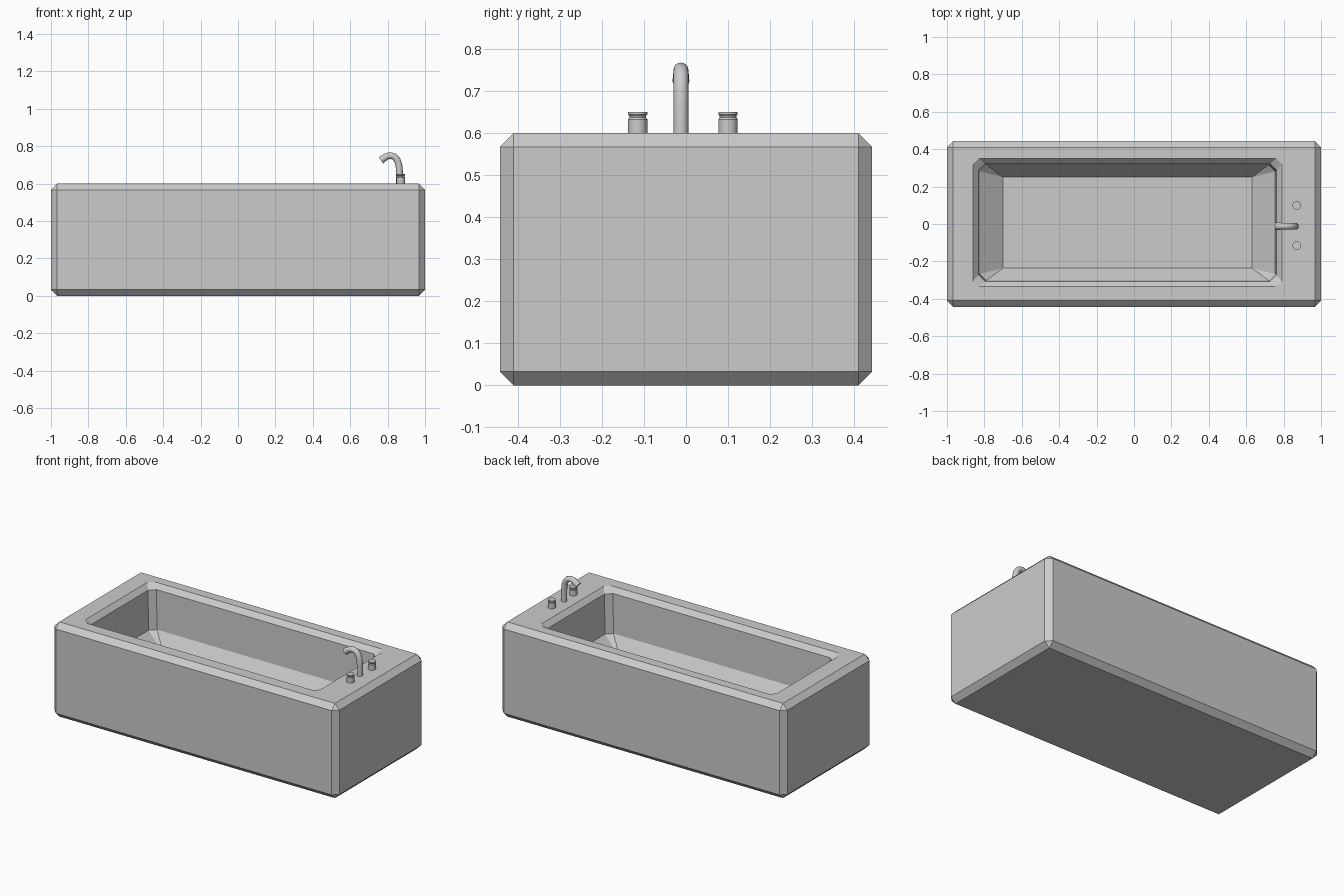
import bpy, bmesh, math
from mathutils import Vector

if "Cube" in bpy.data.objects:
    bpy.data.objects.remove(bpy.data.objects["Cube"])


def loft(name, rings):
    """Skin a stack of equal-length point rings and cap both ends."""
    bm = bmesh.new()
    loops = [[bm.verts.new(p) for p in ring] for ring in rings]
    n = len(loops[0])
    for a, b in zip(loops, loops[1:]):
        for i in range(n):
            j = (i + 1) % n
            bm.faces.new((a[i], a[j], b[j], b[i]))
    bm.faces.new(loops[0][::-1])
    bm.faces.new(loops[-1])
    bmesh.ops.remove_doubles(bm, verts=bm.verts, dist=1e-5)
    bmesh.ops.recalc_face_normals(bm, faces=bm.faces)
    mesh = bpy.data.meshes.new(name)
    bm.to_mesh(mesh)
    bm.free()
    ob = bpy.data.objects.new(name, mesh)
    bpy.context.collection.objects.link(ob)
    return ob


def rect_ring(x0, x1, y0, y1, z, c):
    """Rectangle with its corners cut by c (c = 0 gives sharp corners)."""
    return [(x0 + c, y0, z), (x1 - c, y0, z), (x1, y0 + c, z), (x1, y1 - c, z),
            (x1 - c, y1, z), (x0 + c, y1, z), (x0, y1 - c, z), (x0, y0 + c, z)]


def smooth(ob, angle=40):
    bpy.ops.object.select_all(action='DESELECT')
    ob.select_set(True)
    bpy.context.view_layer.objects.active = ob
    bpy.ops.object.shade_smooth_by_angle(angle=math.radians(angle))


# Tub: chamfered outer block flowing over the rim into the basin
X, Y, H, B = 1.0, 0.443, 0.6, 0.033
loft("tub", [
    rect_ring(-X + B, X - B, -Y + B, Y - B, 0, 0),
    rect_ring(-X, X, -Y, Y, B, B),
    rect_ring(-X, X, -Y, Y, H - B, B),
    rect_ring(-X + B, X - B, -Y + B, Y - B, H, 0),
    rect_ring(-0.86, 0.79, -0.335, 0.35, H, 0.03),
    rect_ring(-0.832, 0.762, -0.307, 0.322, H - 0.03, 0.035),
    rect_ring(-0.825, 0.755, -0.302, 0.317, 0.32, 0.035),
    rect_ring(-0.70, 0.63, -0.235, 0.25, 0.22, 0),
])

# Square drain plate on the basin floor
loft("drain", [rect_ring(0.475, 0.527, -0.018, 0.034, z, 0) for z in (0.21, 0.223)])

# Tap knobs: short cylinders with a groove near the top
for side, y in (("front", -0.115), ("back", 0.10)):
    profile = [(0.023, 0.595), (0.023, 0.633), (0.020, 0.637),
               (0.020, 0.641), (0.023, 0.645), (0.023, 0.65)]
    rings = [[(0.87 + r * math.cos(t * math.tau / 24),
               y + r * math.sin(t * math.tau / 24), z) for t in range(24)]
             for r, z in profile]
    smooth(loft(side + "_knob", rings), 30)

# Spout: gooseneck tube swept in the xz plane, slightly flared at the tip
path = [(0.863, 0.595), (0.863, 0.67), (0.860, 0.70), (0.852, 0.726),
        (0.836, 0.744), (0.815, 0.750), (0.796, 0.746), (0.780, 0.736), (0.764, 0.724)]
radii = [0.018] * 7 + [0.019, 0.020]
pts = [Vector((x, -0.012, z)) for x, z in path]
rings = []
for i, p in enumerate(pts):
    d = (pts[min(i + 1, len(pts) - 1)] - pts[max(i - 1, 0)]).normalized()
    side = Vector((0, 1, 0))
    up = d.cross(side)
    rings.append([p + radii[i] * (side * math.cos(k * math.tau / 16) + up * math.sin(k * math.tau / 16))
                  for k in range(16)])
smooth(loft("spout", rings))
